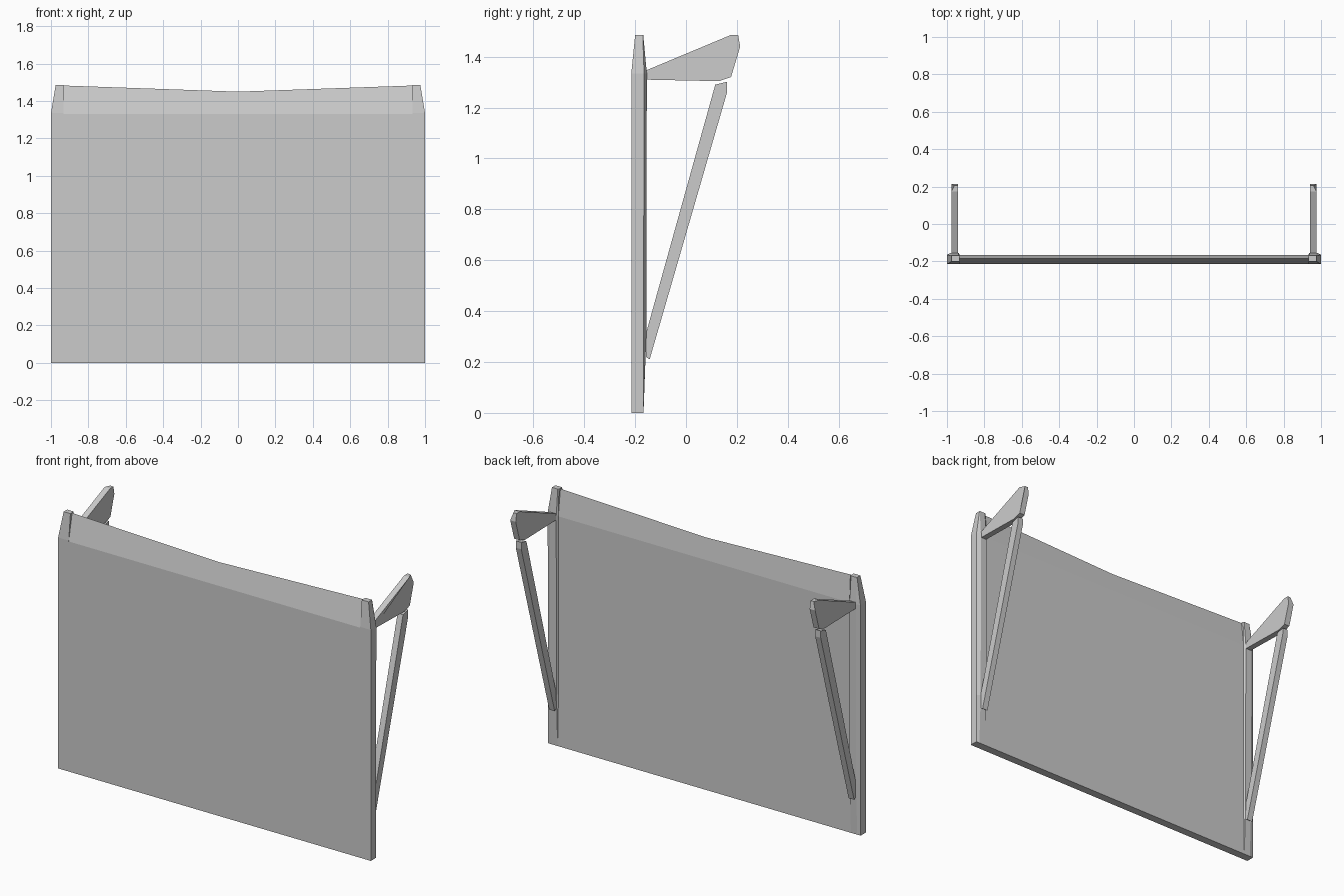
import bpy, bmesh

if "Cube" in bpy.data.objects:
    bpy.data.objects.remove(bpy.data.objects["Cube"])


def loft(name, rings):
    """Solid skinned through rings with equal point counts, capped at both ends."""
    bm = bmesh.new()
    vs = [[bm.verts.new(p) for p in r] for r in rings]
    n = len(rings[0])
    for a, b in zip(vs, vs[1:]):
        for i in range(n):
            j = (i + 1) % n
            bm.faces.new((a[i], a[j], b[j], b[i]))
    bm.faces.new(vs[0][::-1])
    bm.faces.new(vs[-1])
    bmesh.ops.recalc_face_normals(bm, faces=bm.faces)
    me = bpy.data.meshes.new(name)
    bm.to_mesh(me)
    bm.free()
    ob = bpy.data.objects.new(name, me)
    bpy.context.collection.objects.link(ob)
    return ob


def side_plate(name, s, profile):
    """Side profile (y, z) given thickness across x; optional third value insets the outer face."""
    inner = [(s * 0.94, p[0], p[1]) for p in profile]
    outer = [(s * (0.975 - (p[2] if len(p) > 2 else 0)), p[0], p[1]) for p in profile]
    return loft(name, [inner, outer])


# Main board: knife-edged top that dips towards the middle
def board_section(x, top):
    return [(x, y, z) for y, z in ((-0.215, 0), (-0.167, 0), (-0.165, 1.33),
                                   (-0.184, top), (-0.215, 1.33))]


loft("board", [board_section(-0.94, 1.483), board_section(0, 1.45), board_section(0.94, 1.483)])

# Post levels: z, front y, edge y, back ridge y, outer x
LEVELS = [(0, -0.215, -0.168, -0.167, 1.0),
          (0.3, -0.215, -0.167, -0.156, 1.0),
          (1.335, -0.215, -0.165, -0.154, 1.0),
          (1.485, -0.2, -0.17, -0.168, 0.975)]

for s, side in ((-1, "left"), (1, "right")):
    # End post with a chamfered rear rib
    loft(side + "_post", [[(s * x, y, z) for x, y in (
        (0.932, f), (xo, f), (xo, e), (min(xo, 0.978), r), (0.938, r), (0.932, e))]
        for z, f, e, r, xo in LEVELS])
    # Wedge bracket behind the post, outer tip cut back
    side_plate(side + "_bracket", s, [
        (-0.16, 1.345), (0.175, 1.485), (0.205, 1.485, 0.015), (0.213, 1.44),
        (0.177, 1.32), (0.13, 1.304), (-0.16, 1.31)])
    # Diagonal brace
    side_plate(side + "_brace", s, [
        (-0.158, 0.31), (0.115, 1.29), (0.162, 1.302), (0.162, 1.262),
        (-0.143, 0.21), (-0.158, 0.22)])
